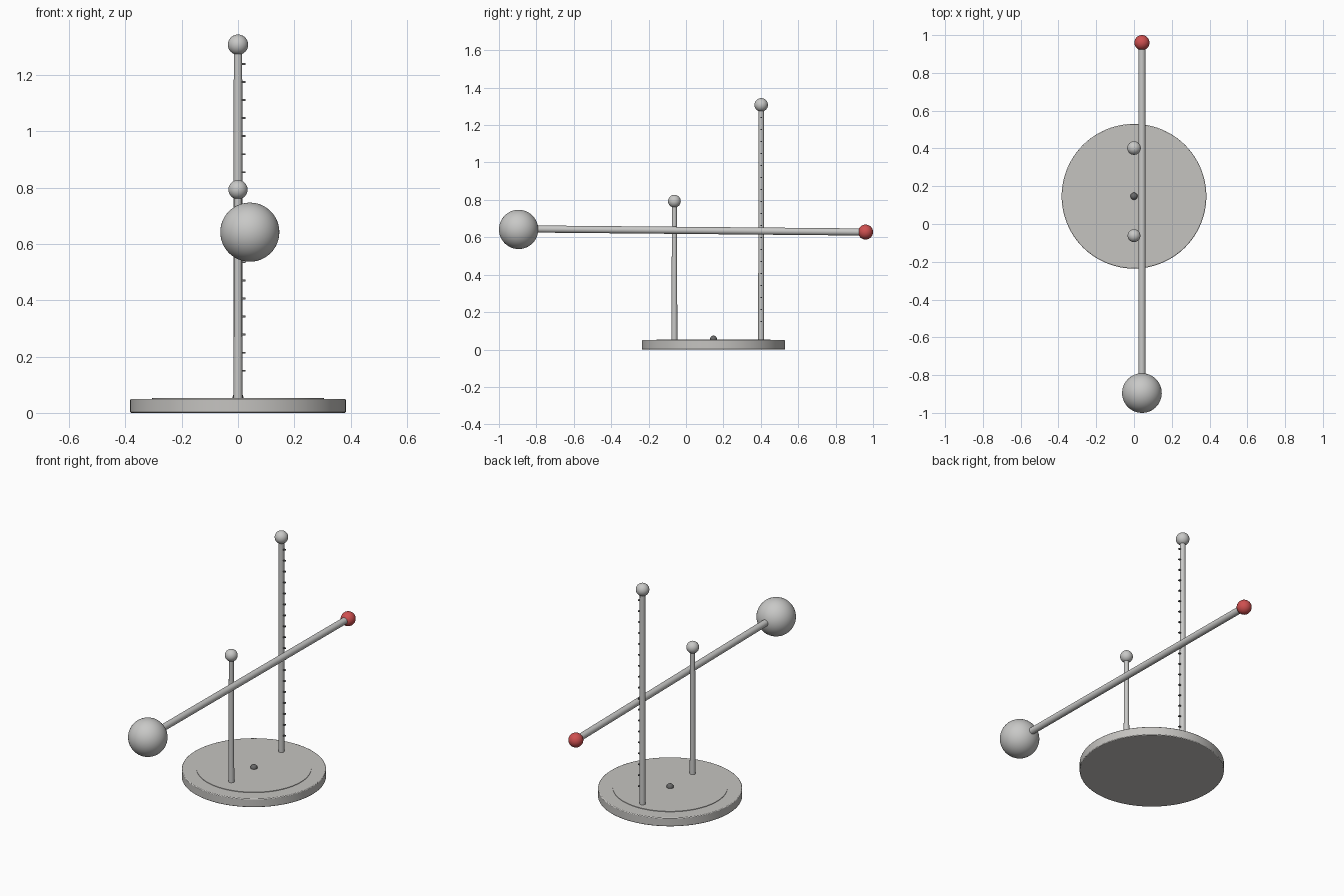
import bpy, math
from mathutils import Vector

if "Cube" in bpy.data.objects:
    bpy.data.objects.remove(bpy.data.objects["Cube"])


def material(name, rgb):
    m = bpy.data.materials.new(name)
    m.diffuse_color = (*rgb, 1)
    m.use_nodes = True
    m.node_tree.nodes["Principled BSDF"].inputs["Base Color"].default_value = m.diffuse_color
    return m


metal = material("light_metal", (0.58, 0.58, 0.57))
stone = material("warm_grey_base", (0.56, 0.55, 0.53))
dark = material("dark_grey", (0.14, 0.14, 0.14))
red = material("red", (0.62, 0.08, 0.08))


def finish(name, mat):
    ob = bpy.context.object
    ob.name = name
    ob.data.materials.append(mat)
    bpy.ops.object.shade_smooth_by_angle(angle=math.radians(35))
    return ob


def ball(name, loc, r, mat):
    bpy.ops.mesh.primitive_uv_sphere_add(segments=48, ring_count=24, radius=r, location=loc)
    return finish(name, mat)


def rod(name, a, b, r1, r2, mat, sides=32):
    a, b = Vector(a), Vector(b)
    d = b - a
    bpy.ops.mesh.primitive_cone_add(vertices=sides, radius1=r1, radius2=r2, depth=d.length,
                                    location=(a + b) / 2,
                                    rotation=d.to_track_quat('Z', 'Y').to_euler())
    return finish(name, mat)


# Round base with a slightly raised inner plate and a centre stud
CY = 0.147
base = rod("base", (0, CY, 0), (0, CY, 0.05), 0.383, 0.383, stone, 128)
bev = base.modifiers.new("edge", 'BEVEL')
bev.width, bev.segments = 0.004, 2
rod("base_plate", (0, CY, 0.045), (0, CY, 0.053), 0.305, 0.305, stone, 128)
ball("centre_stud", (0, CY, 0.055), 0.019, dark)

# Two upright posts with ball caps
for name, y, top, r1, r2, cap in (("short_post", -0.062, 0.793, 0.016, 0.013, 0.034),
                                  ("tall_post", 0.402, 1.308, 0.016, 0.015, 0.036)):
    rod(name, (0, y, 0.045), (0, y, top), r1, r2, metal)
    ball(name + "_cap", (0, y, top), cap, metal)

# Scale marks along the tall post
for i in range(18):
    bpy.ops.mesh.primitive_cube_add(size=1, location=(0.018, 0.402, 0.15 + i * 0.0641))
    bpy.context.object.scale = (0.018, 0.010, 0.006)
    finish("scale_mark", dark)

# Swinging arm with heavy weight and red tip
rod("arm", (0.042, -0.895, 0.645), (0.042, 0.96, 0.628), 0.019, 0.019, metal)
ball("weight", (0.042, -0.895, 0.642), 0.105, metal)
ball("red_tip", (0.042, 0.96, 0.628), 0.040, red)
